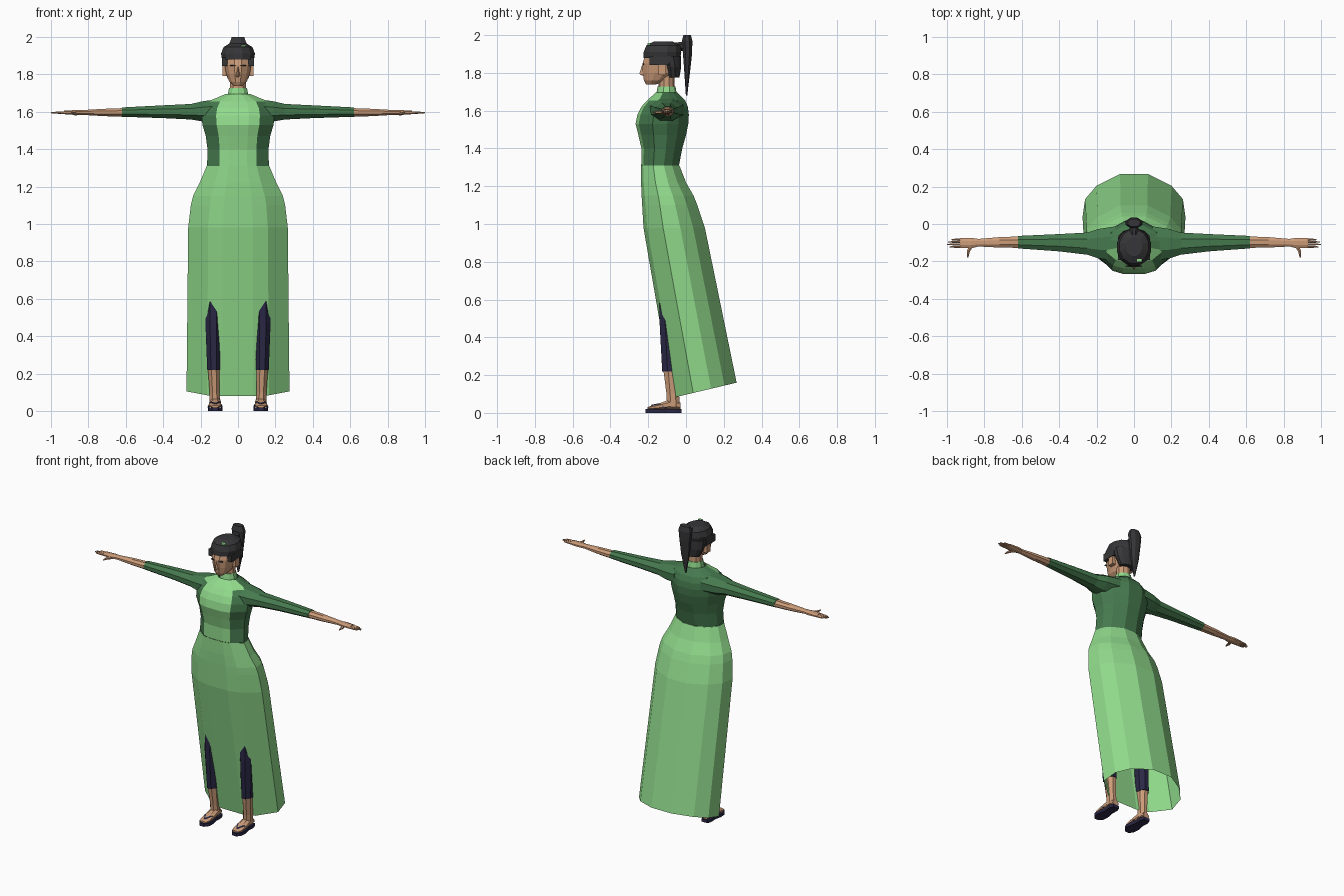
import bpy, bmesh, math
from mathutils import Vector


def material(name, rgb):
    m = bpy.data.materials.new(name)
    m.diffuse_color = (*rgb, 1)
    return m


LIGHT = material("light green cloth", (0.28, 0.70, 0.26))
DARK = material("dark green cloth", (0.06, 0.19, 0.075))
SKIN = material("skin", (0.60, 0.33, 0.19))
HAIR = material("black hair", (0.037, 0.037, 0.040))
NAVY = material("navy cloth", (0.023, 0.021, 0.060))
STRAP = material("blue strap", (0.07, 0.085, 0.22))


def loft(name, rings, mats, caps=True, mirror=False, rule=None):
    """Skin a list of equal-length point rings."""
    bm = bmesh.new()
    vr = [[bm.verts.new(p) for p in r] for r in rings]
    n = len(vr[0])
    for a, b in zip(vr, vr[1:]):
        for i in range(n):
            j = (i + 1) % n
            bm.faces.new((a[i], a[j], b[j], b[i]))
    if caps:
        bm.faces.new(vr[0])
        bm.faces.new(vr[-1])
    bmesh.ops.recalc_face_normals(bm, faces=bm.faces)
    if rule:
        for f in bm.faces:
            f.material_index = rule(f)
    me = bpy.data.meshes.new(name)
    bm.to_mesh(me)
    bm.free()
    for m in mats:
        me.materials.append(m)
    ob = bpy.data.objects.new(name, me)
    bpy.context.collection.objects.link(ob)
    if mirror:
        ob.modifiers.new("mirror", 'MIRROR')
    return ob


def oval(c, a, b, axis, n=8):
    """Ellipse ring around c, perpendicular to the axis."""
    pts = []
    for i in range(n):
        t = 2 * math.pi * (i + 0.5) / n
        u, v = a * math.cos(t), b * math.sin(t)
        off = {'x': (0, u, v), 'y': (u, 0, v), 'z': (u, v, 0)}[axis]
        pts.append(Vector(c) + Vector(off))
    return pts


def box(name, x0, x1, y0, y1, z0, z1, mat, mirror=False):
    rings = [[(x0, y0, z), (x1, y0, z), (x1, y1, z), (x0, y1, z)] for z in (z0, z1)]
    return loft(name, rings, [mat], mirror=mirror)


# Garment cross-section: half outline, x as share of half width, y from front to back
HALF = [(0, 0), (0.3, 0.0), (0.6, 0.06), (1, 0.32), (0.95, 0.6), (0.73, 0.81), (0.27, 1)]


def garment(z, rx, yf, yb, tilt=0):
    right = [(u * rx, yf + v * (yb - yf), z + tilt * v) for u, v in HALF]
    return right + [(-x, y, zz) for x, y, zz in reversed(right[1:])]


# Long skirt, open at the hem, hem rising to the back
loft("skirt", [garment(*r) for r in (
    (1.31, 0.167, -0.239, -0.035), (1.22, 0.205, -0.238, 0.0), (1.15, 0.24, -0.235, 0.04),
    (1.10, 0.252, -0.232, 0.06), (0.98, 0.266, -0.225, 0.1),
    (0.08, 0.275, -0.07, 0.268, 0.08))], [LIGHT], caps=False)

# Bodice with light front panel
TORSO = [(1.31, 0.165, -0.237, -0.037), (1.40, 0.163, -0.236, -0.02),
         (1.47, 0.172, -0.252, 0.0), (1.53, 0.19, -0.267, 0.012),
         (1.58, 0.195, -0.257, 0.015), (1.62, 0.185, -0.237, 0.01),
         (1.655, 0.16, -0.205, -0.005), (1.695, 0.065, -0.16, -0.045)]
loft("bodice", [garment(*r) for r in TORSO], [DARK, LIGHT], caps=False,
     rule=lambda f: int(f.calc_center_median().y < -0.13 and f.normal.y < -0.2
                        and abs(f.calc_center_median().x) < 0.095
                        and abs(f.normal.x) < 0.55))

# Sleeves, forearms and hands
loft("sleeve", [oval((x, yc, zc), ry, rz, 'x') for x, yc, zc, ry, rz in (
    (0.10, -0.105, 1.605, 0.10, 0.068), (0.19, -0.105, 1.602, 0.085, 0.058),
    (0.25, -0.105, 1.60, 0.064, 0.045), (0.40, -0.10, 1.60, 0.050, 0.037),
    (0.62, -0.097, 1.598, 0.036, 0.027))], [DARK], mirror=True)
loft("forearm_and_palm", [oval((x, yc, 1.596), ry, rz, 'x') for x, yc, ry, rz in (
    (0.615, -0.097, 0.033, 0.025), (0.72, -0.098, 0.030, 0.021),
    (0.83, -0.10, 0.022, 0.014), (0.87, -0.102, 0.030, 0.014),
    (0.93, -0.102, 0.028, 0.010))], [SKIN], mirror=True)
for i, (y, tip) in enumerate([(-0.122, 0.985), (-0.109, 1.0), (-0.096, 0.995), (-0.084, 0.975)]):
    loft(f"finger_{i + 1}", [oval((x, y, 1.595), r, r, 'x', 6) for x, r in (
        (0.915, 0.007), (0.96, 0.006), (tip, 0.003))], [SKIN], mirror=True)
loft("thumb", [oval((x, y, 1.592), r, r * 0.8, 'y', 6) for x, y, r in (
    (0.865, -0.11, 0.016), (0.885, -0.145, 0.010), (0.888, -0.178, 0.004))], [SKIN], mirror=True)

# Collar and neck
loft("collar", [oval((0, -0.103, z), a, b, 'z', 10) for z, a, b in (
    (1.68, 0.060, 0.056), (1.728, 0.050, 0.047))], [LIGHT])
loft("neck", [oval((0, -0.103, z), 0.046, 0.043, 'z', 10) for z in (1.70, 1.80)], [SKIN])


def head_ring(z, rx, yf, yb, n=12):
    return oval((0, (yf + yb) / 2, z), rx, (yb - yf) / 2 * 1.035, 'z', n)


# Head, nose, brows and ears
loft("head", [head_ring(*r) for r in (
    (1.738, 0.024, -0.212, -0.16), (1.76, 0.048, -0.223, -0.10), (1.80, 0.065, -0.229, -0.05),
    (1.85, 0.074, -0.230, -0.04), (1.90, 0.074, -0.215, -0.04))], [SKIN])
loft("nose", [[(-w, -0.222, z), (0, y, z), (w, -0.222, z)] for z, w, y in (
    (1.785, 0.013, -0.232), (1.795, 0.013, -0.247), (1.84, 0.006, -0.233))], [SKIN])
box("brow", 0.012, 0.042, -0.231, -0.222, 1.843, 1.849, HAIR, mirror=True)
box("ear", 0.06, 0.084, -0.145, -0.105, 1.79, 1.855, SKIN, mirror=True)

# Hair: cap, side locks, nape, raised tail and pin
loft("hair_cap", [head_ring(*r) for r in (
    (1.878, 0.088, -0.226, -0.03), (1.91, 0.094, -0.224, -0.025),
    (1.945, 0.08, -0.210, -0.03), (1.966, 0.045, -0.17, -0.07))], [HAIR])
box("side_hair", 0.055, 0.086, -0.192, -0.09, 1.843, 1.89, HAIR, mirror=True)
loft("nape_hair", [head_ring(*r) for r in (
    (1.775, 0.055, -0.10, -0.035), (1.83, 0.082, -0.115, -0.026),
    (1.89, 0.088, -0.14, -0.026))], [HAIR])
loft("hair_knot", [oval((0, y, 1.94), r, r, 'y') for y, r in (
    (-0.08, 0.022), (0.0, 0.026))], [HAIR])
loft("ponytail", [oval((0, y, z), a, b, 'z') for z, y, a, b in (
    (2.0, 0.006, 0.036, 0.022), (1.968, 0.006, 0.048, 0.030), (1.90, 0.008, 0.040, 0.026),
    (1.80, 0.006, 0.030, 0.016), (1.68, 0.003, 0.005, 0.004))], [HAIR])
box("hair_pin", 0.015, 0.042, -0.204, -0.188, 1.948, 1.957, LIGHT)

# Legs: trousers and bare shins
loft("trouser_leg", [oval((x, y, z), a, b, 'z') for z, x, y, a, b in (
    (1.0, 0.11, -0.08, 0.085, 0.08), (0.60, 0.13, -0.09, 0.052, 0.055),
    (0.48, 0.133, -0.09, 0.045, 0.054), (0.22, 0.13, -0.078, 0.037, 0.052))],
    [NAVY], mirror=True)
loft("shin", [oval((x, y, z), a, b, 'z') for z, x, y, a, b in (
    (0.24, 0.13, -0.078, 0.034, 0.047), (0.10, 0.125, -0.070, 0.029, 0.036),
    (0.03, 0.123, -0.066, 0.030, 0.037))], [SKIN], mirror=True)

# Feet and sandals
loft("foot", [oval((0.122, y, z), a, b, 'y') for y, z, a, b in (
    (-0.03, 0.038, 0.024, 0.018), (-0.07, 0.048, 0.031, 0.032),
    (-0.13, 0.036, 0.035, 0.020), (-0.18, 0.028, 0.035, 0.011),
    (-0.205, 0.025, 0.022, 0.006))], [SKIN], mirror=True)
SOLE = [(0.022, -0.025), (0.031, -0.05), (0.029, -0.10), (0.039, -0.15), (0.036, -0.19), (0.016, -0.215)]
outline = [(0.122 + x, y) for x, y in SOLE] + [(0.122 - x, y) for x, y in reversed(SOLE)]
loft("sandal_sole", [[(x, y, z) for x, y in outline] for z in (0.0, 0.02)], [NAVY], mirror=True)
for name, s in (("outer_strap", 1), ("inner_strap", -1)):
    loft(name, [oval((0.122 + s * dx, y, z), 0.006, 0.004, 'y', 4) for dx, y, z in (
        (0.0, -0.185, 0.040), (0.022, -0.145, 0.048), (0.036, -0.10, 0.022))],
        [STRAP], mirror=True)
